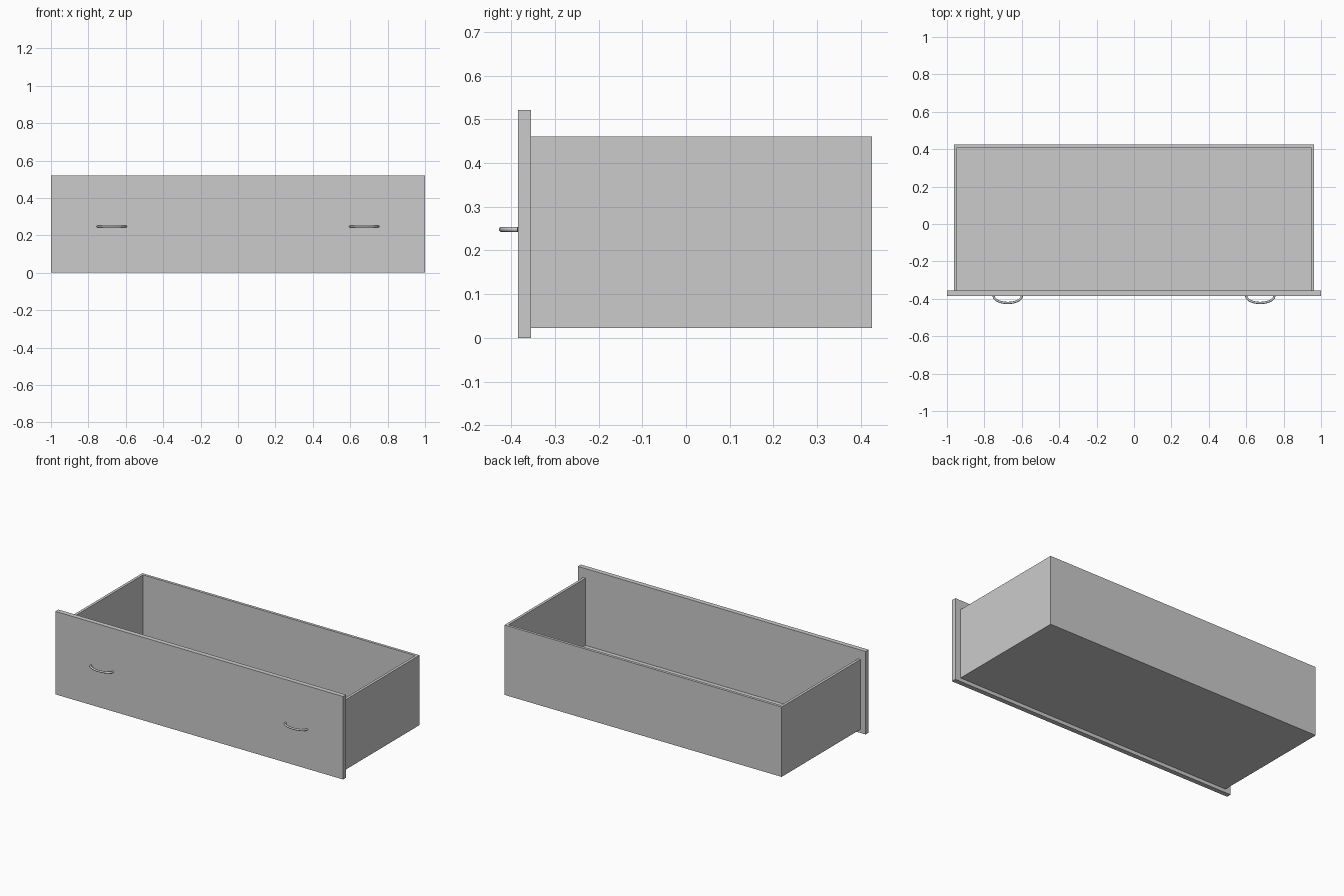
import bpy
from math import sin, cos, pi, radians

cube = bpy.data.objects.get("Cube")
if cube:
    bpy.data.objects.remove(cube, do_unlink=True)

# One plain grey for the whole drawer
grey = bpy.data.materials.new("light grey")
grey.use_nodes = True
colour = (0.6, 0.6, 0.6, 1)
grey.diffuse_color = colour
grey.node_tree.nodes["Principled BSDF"].inputs["Base Color"].default_value = colour


def board(name, low, high):
    """Flat board spanning two opposite corners."""
    centre = [(a + b) / 2 for a, b in zip(low, high)]
    bpy.ops.mesh.primitive_cube_add(size=1, location=centre)
    obj = bpy.context.object
    obj.name = name
    obj.scale = [b - a for a, b in zip(low, high)]
    bpy.ops.object.transform_apply(location=False, rotation=False, scale=True)
    obj.data.materials.append(grey)


def handle(name, x, z, half_width, depth, radius, steps=20):
    """Round bar bent into a half ellipse, rooted in the front panel."""
    curve = bpy.data.curves.new(name, "CURVE")
    curve.dimensions = "3D"
    curve.bevel_depth = radius
    curve.bevel_resolution = 3
    curve.use_fill_caps = True
    spline = curve.splines.new("POLY")
    spline.points.add(steps)
    for i, point in enumerate(spline.points):
        a = pi * i / steps
        point.co = (x - half_width * cos(a), FRONT - depth * sin(a), z, 1)
    obj = bpy.data.objects.new(name, curve)
    bpy.context.collection.objects.link(obj)
    bpy.ops.object.select_all(action="DESELECT")
    obj.select_set(True)
    bpy.context.view_layer.objects.active = obj
    bpy.ops.object.convert(target="MESH")
    obj = bpy.context.object
    obj.data.materials.clear()
    obj.data.materials.append(grey)
    bpy.ops.object.shade_smooth_by_angle(angle=radians(40))


FRONT, JOINT, BACK = -0.385, -0.355, 0.426
WIDE, BASE, RIM, WALL = 0.963, 0.022, 0.461, 0.017
INNER = WIDE - WALL

# Front panel, overhanging the box on all sides
board("front_panel", (-1, FRONT, 0), (1, JOINT, 0.521))

# Open box behind the panel
board("bottom_board", (-INNER, JOINT, BASE), (INNER, BACK - WALL, BASE + WALL))
board("back_wall", (-INNER, BACK - WALL, BASE), (INNER, BACK, RIM))
for side, sign in (("left", 1), ("right", -1)):
    xs = sorted((sign * INNER, sign * WIDE))
    board(side + "_wall", (xs[0], JOINT, BASE), (xs[1], BACK, RIM))
    handle(side + "_handle", sign * 0.675, 0.248, 0.075, 0.037, 0.006)
